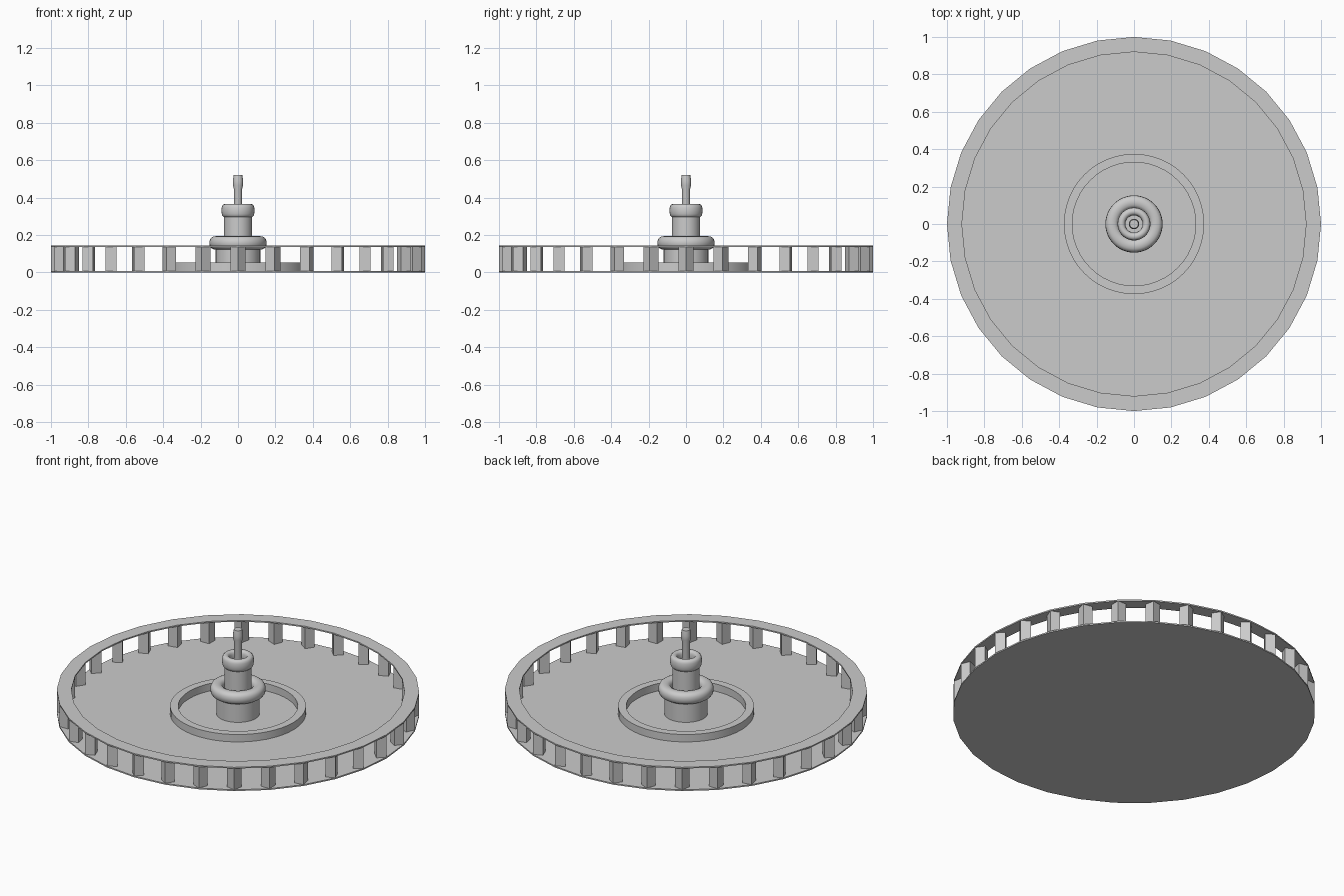
import bpy, bmesh, math

cube = bpy.data.objects.get("Cube")
if cube:
    bpy.data.objects.remove(cube, do_unlink=True)

grey = bpy.data.materials.new("plain_grey")
grey.use_nodes = True
colour = (0.6, 0.6, 0.6, 1)
grey.diffuse_color = colour
grey.node_tree.nodes["Principled BSDF"].inputs["Base Color"].default_value = colour


def finish(name, bm, smooth=True):
    bmesh.ops.remove_doubles(bm, verts=bm.verts, dist=1e-5)
    bmesh.ops.recalc_face_normals(bm, faces=bm.faces)
    mesh = bpy.data.meshes.new(name)
    bm.to_mesh(mesh)
    bm.free()
    mesh.materials.append(grey)
    obj = bpy.data.objects.new(name, mesh)
    bpy.context.collection.objects.link(obj)
    if smooth:
        bpy.ops.object.select_all(action="DESELECT")
        obj.select_set(True)
        bpy.context.view_layer.objects.active = obj
        bpy.ops.object.shade_smooth_by_angle(angle=math.radians(35))
    return obj


def lathe(name, profile, sides=32, closed=True):
    """Revolve (radius, height) points about z; closed joins last to first."""
    bm = bmesh.new()
    verts = [bm.verts.new((r, 0, z)) for r, z in profile]
    pairs = list(zip(verts, verts[1:]))
    if closed:
        pairs.append((verts[-1], verts[0]))
    edges = [bm.edges.new(p) for p in pairs]
    bmesh.ops.spin(bm, geom=verts + edges, cent=(0, 0, 0), axis=(0, 0, 1),
                   angle=math.tau, steps=sides, use_merge=False)
    return finish(name, bm)


def ring(name, inner, outer, low, high, sides=32):
    return lathe(name, [(inner, low), (outer, low), (outer, high), (inner, high)], sides)


def bead(name, radius, height, half_w, half_h, power=1.0):
    """Rounded ring; a power below one squares off its section."""
    pts = []
    for i in range(16):
        a = math.tau * i / 16
        c, s = math.cos(a), math.sin(a)
        pts.append((radius + half_w * math.copysign(abs(c) ** power, c),
                    height + half_h * math.copysign(abs(s) ** power, s)))
    return lathe(name, pts, 48)


# Base plate and upper rim
PLATE = 0.008
TOP = 0.145
lathe("base_plate", [(0, 0), (1, 0), (1, PLATE), (0, PLATE)], closed=False)
ring("upper_rim", 0.92, 1.0, TOP - PLATE, TOP)

# Posts between plate and rim, one at each corner
bm = bmesh.new()
for i in range(32):
    a = math.tau * i / 32
    bottom = []
    for k in range(4):
        b = a + k * math.pi / 2
        bottom.append((0.96 * math.cos(a) + 0.04 * math.cos(b),
                       0.96 * math.sin(a) + 0.04 * math.sin(b)))
    low = [bm.verts.new((x, y, PLATE / 2)) for x, y in bottom]
    high = [bm.verts.new((x, y, TOP - PLATE / 2)) for x, y in bottom]
    bm.faces.new(low)
    bm.faces.new(high)
    for k in range(4):
        n = (k + 1) % 4
        bm.faces.new((low[k], low[n], high[n], high[k]))
finish("rim_posts", bm, smooth=False)

# Low ring on the plate
ring("inner_ring", 0.33, 0.375, PLATE / 2, 0.053, 48)

# Stepped hub with rounded collars
ring("lower_sleeve", 0.095, 0.12, PLATE / 2, 0.15)
bead("lower_collar", 0.117, 0.158, 0.036, 0.036, 0.85)
ring("middle_sleeve", 0.055, 0.075, PLATE / 2, 0.33)
bead("upper_collar", 0.067, 0.33, 0.021, 0.036, 0.75)

# Centre pin with a swollen tip
lathe("centre_pin", [(0, PLATE / 2), (0.022, PLATE / 2), (0.022, 0.445),
                     (0.027, 0.465), (0.028, 0.49), (0.023, 0.52), (0, 0.52)],
      24, closed=False)
